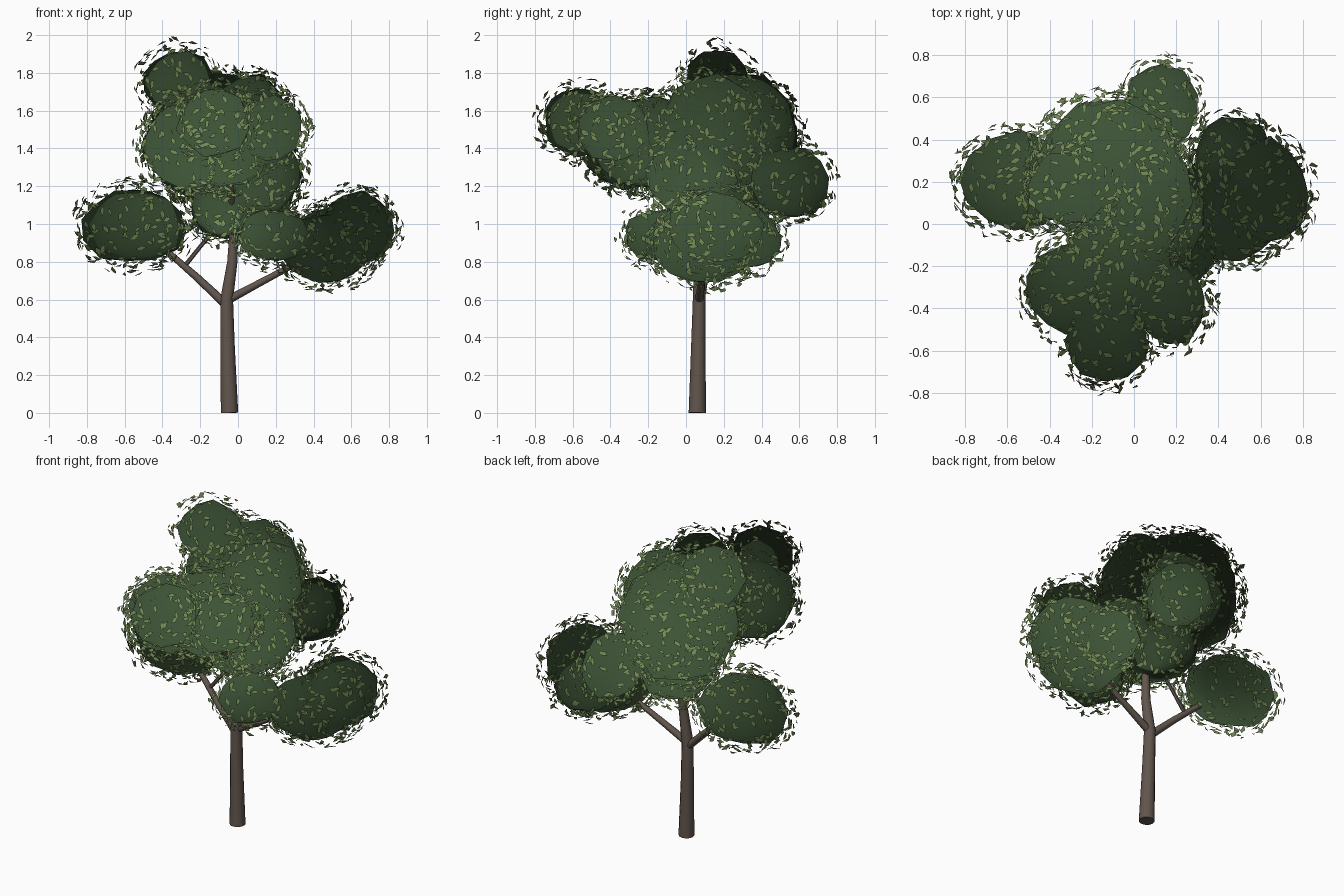
import bpy
import bmesh
import math
import random
from mathutils import Vector, Euler

random.seed(7)

cube = bpy.data.objects.get("Cube")
if cube:
    bpy.data.objects.remove(cube, do_unlink=True)


def make_material(name, rgb):
    mat = bpy.data.materials.new(name)
    mat.use_nodes = True
    color = (*rgb, 1.0)
    mat.diffuse_color = color
    bsdf = mat.node_tree.nodes["Principled BSDF"]
    bsdf.inputs["Base Color"].default_value = color
    bsdf.inputs["Roughness"].default_value = 0.9
    return mat


bark = make_material("brown bark", (0.12, 0.092, 0.075))
foliage = make_material("dark green foliage", (0.046, 0.087, 0.037))
leaf_green = make_material("light green leaf", (0.165, 0.25, 0.088))

TREE_HEART = Vector((-0.03, 0.1, 0.85))


def finish(bm, name, *mats):
    mesh = bpy.data.meshes.new(name)
    bm.to_mesh(mesh)
    bm.free()
    for mat in mats:
        mesh.materials.append(mat)
    obj = bpy.data.objects.new(name, mesh)
    bpy.context.collection.objects.link(obj)
    return obj


def puff_normals(obj):
    """Shade foliage as one soft mass by pointing normals away from the tree heart."""
    mesh = obj.data
    mesh.shade_smooth()
    mesh.normals_split_custom_set_from_vertices(
        [(v.co - TREE_HEART).normalized() for v in mesh.vertices])


def tube(name, points, sides=10):
    """Tapered limb through (x, y, z, radius) points."""
    bm = bmesh.new()
    rings = []
    for i, p in enumerate(points):
        before = Vector(points[max(i - 1, 0)][:3])
        after = Vector(points[min(i + 1, len(points) - 1)][:3])
        axis = (after - before).normalized()
        side = axis.cross(Vector((0, 1, 0.01))).normalized()
        up = axis.cross(side)
        ring = []
        for k in range(sides):
            a = math.tau * k / sides
            offset = (side * math.cos(a) + up * math.sin(a)) * p[3]
            ring.append(bm.verts.new(Vector(p[:3]) + offset))
        rings.append(ring)
    for low, high in zip(rings, rings[1:]):
        for k in range(sides):
            n = (k + 1) % sides
            bm.faces.new((low[k], low[n], high[n], high[k]))
    bm.faces.new(rings[0])
    bm.faces.new(rings[-1])
    bmesh.ops.recalc_face_normals(bm, faces=bm.faces)
    obj = finish(bm, name, bark)
    bpy.ops.object.select_all(action="DESELECT")
    obj.select_set(True)
    bpy.context.view_layer.objects.active = obj
    bpy.ops.object.shade_smooth_by_angle(angle=math.radians(50))


# Trunk and limbs
tube("trunk", [(-0.045, 0.06, 0, 0.046), (-0.055, 0.065, 0.35, 0.038),
               (-0.06, 0.07, 0.6, 0.034), (-0.03, 0.07, 0.8, 0.027),
               (-0.02, 0.08, 1.0, 0.022)], 12)
tube("right_branch", [(-0.06, 0.07, 0.57, 0.024), (-0.22, 0.1, 0.72, 0.02),
                      (-0.45, 0.17, 0.92, 0.014)], 8)
tube("right_twig", [(-0.28, 0.12, 0.78, 0.012), (-0.2, 0.12, 0.88, 0.011),
                    (-0.1, 0.12, 1.0, 0.01)], 6)
tube("left_branch", [(-0.05, 0.07, 0.6, 0.023), (0.1, 0.08, 0.68, 0.019),
                     (0.4, 0.1, 0.84, 0.014)], 8)
tube("front_branch", [(-0.02, 0.07, 0.95, 0.02), (-0.035, -0.05, 1.1, 0.02),
                      (-0.04, -0.18, 1.27, 0.016)], 8)

# Foliage clumps: name, centre, radii
clumps = [
    ("right_clump", (-0.55, 0.2, 0.99), (0.28, 0.23, 0.2)),
    ("left_clump", (0.47, 0.09, 0.87), (0.25, 0.27, 0.18)),
    ("left_outer_clump", (0.63, 0.15, 0.98), (0.19, 0.25, 0.19)),
    ("left_back_clump", (0.47, 0.33, 0.92), (0.18, 0.17, 0.16)),
    ("left_front_clump", (0.19, -0.14, 0.94), (0.18, 0.18, 0.14)),
    ("main_crown", (-0.13, 0.26, 1.45), (0.34, 0.33, 0.34)),
    ("upper_crown", (0.06, 0.14, 1.52), (0.21, 0.28, 0.27)),
    ("top_clump", (-0.31, 0.17, 1.75), (0.19, 0.17, 0.17)),
    ("back_clump", (0.13, 0.55, 1.22), (0.17, 0.21, 0.19)),
    ("front_clump", (-0.13, -0.56, 1.54), (0.19, 0.19, 0.18)),
    ("front_right_clump", (-0.27, -0.31, 1.42), (0.23, 0.23, 0.23)),
    ("front_left_clump", (0.17, -0.38, 1.5), (0.17, 0.19, 0.17)),
    ("inner_left_clump", (0.15, 0.03, 1.26), (0.18, 0.24, 0.2)),
    ("under_crown", (-0.06, 0.16, 1.1), (0.2, 0.24, 0.17)),
    ("middle_crown", (-0.08, -0.19, 1.43), (0.25, 0.3, 0.24)),
]


def inside(p, skip):
    for name, c, r in clumps:
        if name != skip:
            d = [(p[k] - c[k]) / r[k] for k in range(3)]
            if sum(v * v for v in d) < 0.95:
                return True
    return False


OUTLINE = [(-0.5, 0, 0), (-0.1, -0.24, 0.06), (0.5, 0, -0.05), (0.1, 0.24, 0.06)]


def add_leaf(bm, p, normal):
    """One folded leaf lying roughly along the clump surface."""
    frame = normal.to_track_quat("Z", "Y").to_matrix()
    tilt = Euler((random.gauss(0, 0.3), random.gauss(0, 0.3),
                  random.uniform(0, math.tau))).to_matrix()
    size = random.uniform(0.045, 0.065)
    pts = [bm.verts.new(p + frame @ tilt @ (Vector(q) * size)) for q in OUTLINE]
    for half in ((0, 1, 2), (0, 2, 3)):
        bm.faces.new([pts[k] for k in half]).material_index = 1


# Uneven rounded clumps, each with loose leaves hovering just off its surface
for name, centre, radii in clumps:
    bm = bmesh.new()
    bmesh.ops.create_icosphere(bm, subdivisions=2, radius=1)
    turn = Euler([random.uniform(0, 6) for _ in range(3)]).to_matrix()
    for v in bm.verts:
        n = turn @ v.co
        n *= random.uniform(0.95, 1.1)
        v.co = Vector(centre) + Vector([n[k] * radii[k] for k in range(3)])
    area = 4 * math.pi * (sum(radii) / 3) ** 2
    for _ in range(int(area * 420)):
        n = Vector([random.gauss(0, 1) for _ in range(3)]).normalized()
        p = Vector([centre[k] + n[k] * radii[k] for k in range(3)])
        normal = Vector([n[k] / radii[k] for k in range(3)]).normalized()
        p += normal * random.uniform(0.015, 0.062)
        if not inside(p, name):
            add_leaf(bm, p, normal)
    puff_normals(finish(bm, name, foliage, leaf_green))
